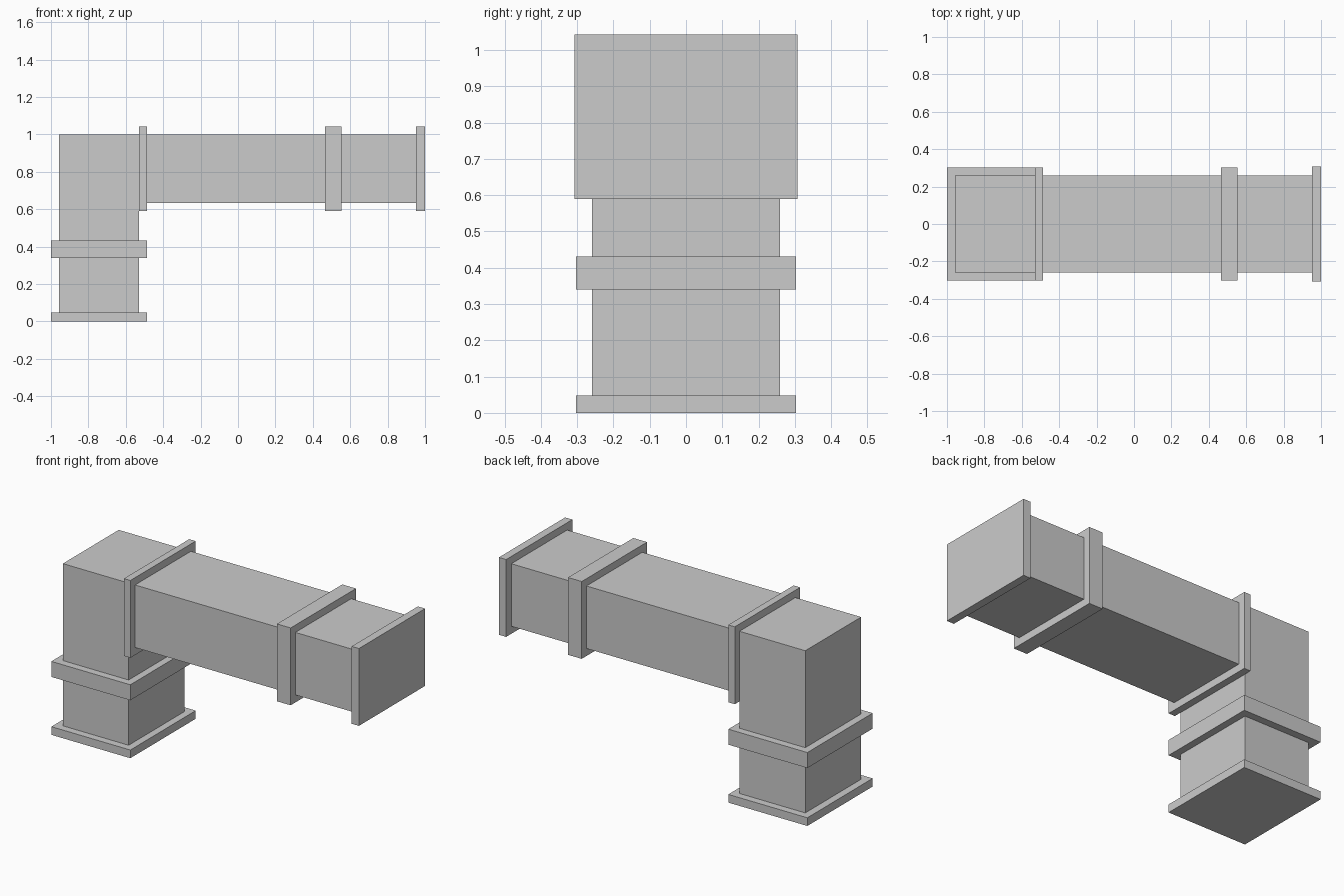
import bpy
import bmesh
from mathutils import Vector

if "Cube" in bpy.data.objects:
    bpy.data.objects.remove(bpy.data.objects["Cube"])


def box(name, x, y, z):
    """Box spanning the given (min, max) ranges."""
    bm = bmesh.new()
    bmesh.ops.create_cube(bm, size=1)
    for v in bm.verts:
        v.co = Vector([r[0] if c < 0 else r[1] for c, r in zip(v.co, (x, y, z))])
    mesh = bpy.data.meshes.new(name)
    bm.to_mesh(mesh)
    bm.free()
    obj = bpy.data.objects.new(name, mesh)
    bpy.context.collection.objects.link(obj)
    return obj


DUCT_Y = (-0.259, 0.259)
COLLAR_Y = (-0.303, 0.303)

# Elbow: an L-shaped profile extruded across the duct width
profile = [(-0.956, 0.048), (-0.529, 0.048), (-0.529, 0.633),
           (0.953, 0.633), (0.953, 1.0), (-0.956, 1.0)]
bm = bmesh.new()
face = bm.faces.new([bm.verts.new((x, DUCT_Y[0], z)) for x, z in profile])
side = bmesh.ops.extrude_face_region(bm, geom=[face])
for v in side["geom"]:
    if isinstance(v, bmesh.types.BMVert):
        v.co.y = DUCT_Y[1]
bmesh.ops.recalc_face_normals(bm, faces=bm.faces)
mesh = bpy.data.meshes.new("duct_elbow")
bm.to_mesh(mesh)
bm.free()
bpy.context.collection.objects.link(bpy.data.objects.new("duct_elbow", mesh))

# Collars around the upright duct
for name, z in (("base_flange", (0, 0.048)), ("upright_joint_collar", (0.34, 0.431))):
    box(name, (-1.0, -0.487), COLLAR_Y, z)

# Collars around the horizontal duct
for name, x, half in (("elbow_flange", (-0.529, -0.487), 0.303),
                      ("horizontal_joint_collar", (0.465, 0.554), 0.303),
                      ("end_flange", (0.953, 1.0), 0.307)):
    box(name, x, (-half, half), (0.589, 1.043))
